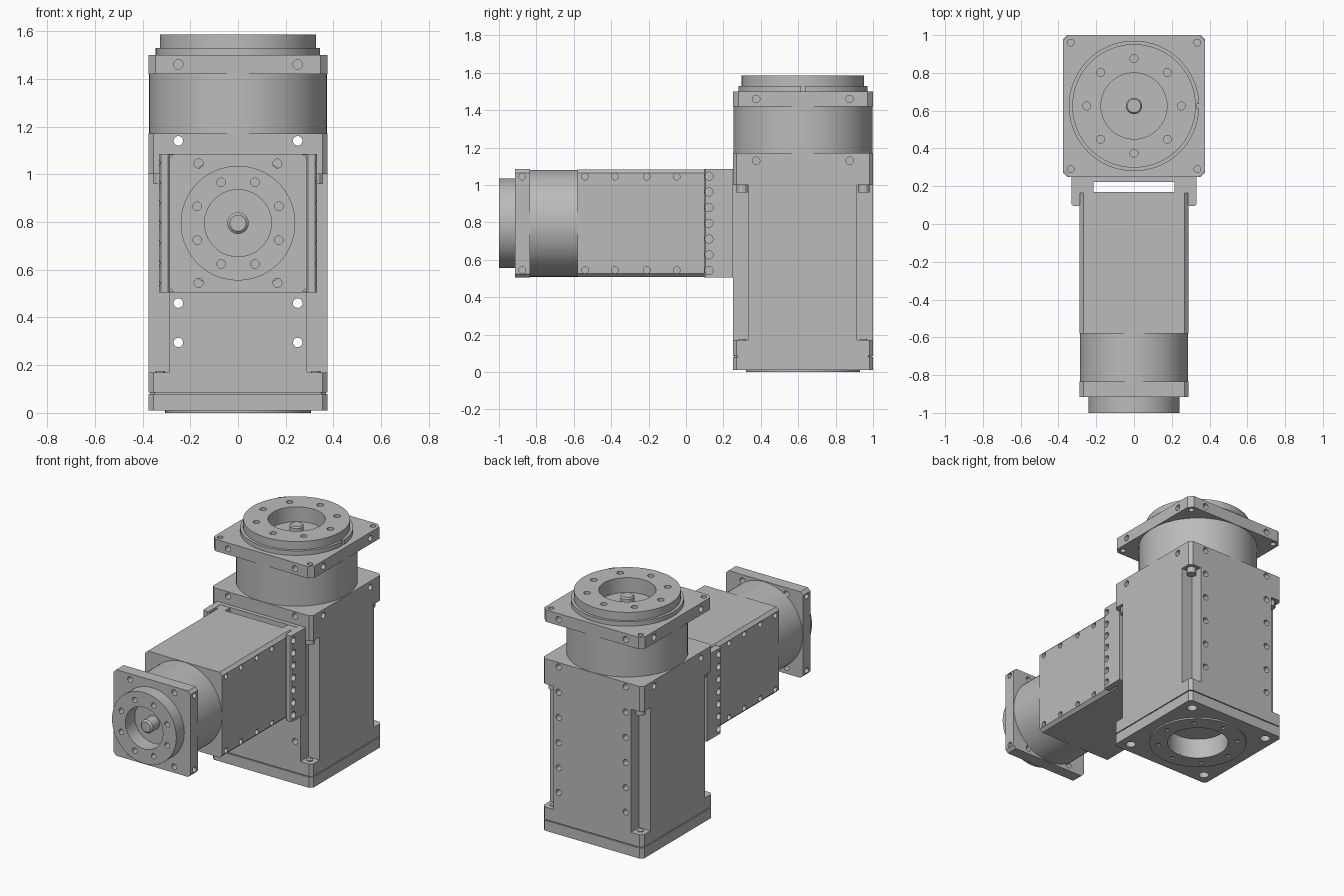
import bpy, bmesh, math
from mathutils import Vector, Matrix

cube = bpy.data.objects.get("Cube")
if cube:
    bpy.data.objects.remove(cube, do_unlink=True)

grey = bpy.data.materials.new("machined_grey")
grey.use_nodes = True
COLOUR = (0.5, 0.5, 0.5, 1)
grey.diffuse_color = COLOUR
grey.node_tree.nodes["Principled BSDF"].inputs["Base Color"].default_value = COLOUR

X, Y, Z = Vector((1, 0, 0)), Vector((0, 1, 0)), Vector((0, 0, 1))
TOWER = Vector((0, 0.625, 0))      # vertical axis of the tower
ARM = Vector((0, 0, 0.795))        # horizontal axis of the arm
SIGNS = [(i, j) for i in (-1, 1) for j in (-1, 1)]


def finish(name, bm):
    bmesh.ops.recalc_face_normals(bm, faces=bm.faces)
    mesh = bpy.data.meshes.new(name)
    bm.to_mesh(mesh)
    bm.free()
    mesh.materials.append(grey)
    obj = bpy.data.objects.new(name, mesh)
    bpy.context.collection.objects.link(obj)
    return obj


def activate(obj):
    bpy.ops.object.select_all(action='DESELECT')
    obj.select_set(True)
    bpy.context.view_layer.objects.active = obj


def add_box(bm, lo, hi):
    lo, hi = Vector(lo), Vector(hi)
    mat = Matrix.Translation((lo + hi) / 2) @ Matrix.Diagonal((hi - lo).to_4d())
    mat[3][3] = 1
    bmesh.ops.create_cube(bm, size=1, matrix=mat)


def box(name, lo, hi, chamfer=0, axis=Z):
    """Box with the edges along one axis chamfered."""
    bm = bmesh.new()
    add_box(bm, lo, hi)
    if chamfer:
        edges = [e for e in bm.edges
                 if abs((e.verts[1].co - e.verts[0].co).normalized().dot(axis)) > 0.9]
        bmesh.ops.bevel(bm, geom=edges, offset=chamfer, segments=1, affect='EDGES')
    return finish(name, bm)


def lathe(name, profile, origin, direction, closed=False, steps=72):
    """Revolve (radius, height) points about a direction."""
    bm = bmesh.new()
    verts = [bm.verts.new((r, 0, h)) for r, h in profile]
    edges = [bm.edges.new(p) for p in zip(verts, verts[1:])]
    if closed:
        edges.append(bm.edges.new((verts[-1], verts[0])))
    bmesh.ops.spin(bm, geom=verts + edges, cent=(0, 0, 0), axis=Z,
                   angle=math.tau, steps=steps)
    bmesh.ops.remove_doubles(bm, verts=bm.verts, dist=0.0001)
    turn = Z.rotation_difference(direction).to_matrix().to_4x4()
    bmesh.ops.transform(bm, matrix=Matrix.Translation(origin) @ turn, verts=bm.verts)
    return finish(name, bm)


def cut(obj, holes=(), boxes=()):
    """Drill holes (point, inward direction, radius, depth) and cut boxes."""
    bm = bmesh.new()
    for point, inward, radius, depth in holes:
        length = depth + 0.02
        middle = Vector(point) + inward * (length / 2 - 0.02)
        turn = Z.rotation_difference(inward).to_matrix().to_4x4()
        bmesh.ops.create_cone(bm, cap_ends=True, segments=64 if radius > 0.1 else 20,
                              radius1=radius, radius2=radius, depth=length,
                              matrix=Matrix.Translation(middle) @ turn)
    for lo, hi in boxes:
        add_box(bm, lo, hi)
    cutter = finish("cutter", bm)
    cutter.hide_render = True
    mod = obj.modifiers.new("cut", 'BOOLEAN')
    mod.operation, mod.solver, mod.object = 'DIFFERENCE', 'EXACT', cutter
    activate(obj)
    bpy.ops.object.modifier_apply(modifier=mod.name)
    bpy.data.objects.remove(cutter, do_unlink=True)


def ring(origin, radius, count, u, v, phase=0):
    angles = [phase + math.tau * i / count for i in range(count)]
    return [origin + radius * (u * math.cos(a) + v * math.sin(a)) for a in angles]


# Tower housing with corner channels and screw holes
H = 0.375
housing = box("tower_housing", (-H, 0.25, 0.086), (H, 1, 1.17), 0.02)
channels = []
for i, j in SIGNS:
    cx, cy = i * H, TOWER.y + j * H
    channels.append(((cx - 0.085, cy - 0.085, 0.17), (cx + 0.085, cy + 0.085, 1.0)))
holes = [((x, 0.25, z), Y, 0.02, 0.9) for x in (-0.25, 0.25) for z in (0.295, 0.46, 1.14)]
holes += [((x, 1, z), -Y, 0.02, 0.06) for x in (-0.25, 0.25) for z in (0.63, 0.80, 0.97)]
holes += [((s * H, TOWER.y + d, 1.13), -s * X, 0.02, 0.06) for s, d in
          [(i, j * 0.25) for i, j in SIGNS]]
holes.append((TOWER + 0.086 * Z, Z, 0.19, 0.05))
cut(housing, holes, channels)

# Screws at the ends of the channels
for i, j in SIGNS:
    spot = TOWER + Vector((i * 0.325, j * 0.325, 0))
    lathe("channel_top_screw", [(0, 0.96), (0.03, 0.96), (0.03, 1.01), (0, 1.01)],
          spot, Z, steps=12)
    lathe("channel_bottom_screw", [(0, 0.16), (0.02, 0.16), (0.02, 0.176), (0, 0.176)],
          spot, Z, steps=16)

# Base cover with seam, mounting ring and bore
box("base_seam", (-0.368, 0.257, 0.078), (0.368, 0.993, 0.088), 0.02)
cut(bpy.data.objects["base_seam"], [(TOWER + 0.07 * Z, Z, 0.19, 0.05)])
cover = box("base_cover", (-H, 0.25, 0.01), (H, 1, 0.08), 0.02)
cut(cover, [(TOWER + 0.01 * Z, Z, 0.19, 0.1)] +
    [(TOWER + Vector((i * 0.3, j * 0.3, 0.01)), Z, 0.032, 0.04) for i, j in SIGNS])
mount = lathe("base_mounting_ring", [(0.19, 0), (0.305, 0), (0.305, 0.012), (0.19, 0.012)],
              TOWER, Z, closed=True)
cut(mount, [(p, Z, 0.015, 0.03) for p in ring(TOWER, 0.25, 8, X, Y)])

# Tower neck, flange and output disc
lathe("tower_neck", [(0, 1.16), (0.372, 1.16), (0.372, 1.43), (0, 1.43)], TOWER, Z)
flange = box("tower_flange", (-H, 0.25, 1.42), (H, 1, 1.5), 0.03)
holes = [(TOWER + Vector((i * 0.335, j * 0.335, 1.5)), -Z, 0.018, 0.1) for i, j in SIGNS]
for i, j in SIGNS:
    holes.append((TOWER + Vector((j * 0.25, i * H, 1.46)), -i * Y, 0.02, 0.06))
    holes.append((TOWER + Vector((i * H, j * 0.25, 1.46)), -i * X, 0.02, 0.06))
holes.append((TOWER + 1.5 * Z, -Z, 0.178, 0.03))
cut(flange, holes)
disc = lathe("tower_output_disc",
             [(0, 1.475), (0.345, 1.475), (0.345, 1.53), (0.327, 1.53), (0.327, 1.585),
              (0.175, 1.585), (0.175, 1.485), (0, 1.485)], TOWER, Z)
cut(disc, [(p, -Z, 0.021, 0.05) for p in ring(TOWER + 1.585 * Z, 0.25, 8, X, Y)],
    [((0.332, 0.615, 1.5), (0.36, 0.635, 1.54))])
lathe("tower_shaft", [(0, 1.48), (0.043, 1.48), (0.043, 1.54), (0.036, 1.55), (0, 1.55)],
      TOWER, Z, steps=32)

# Arm housing
A = 0.288
arm = box("arm_housing", (-A, -0.58, 0.508), (A, 0.17, 1.083), 0.02, Y)
cut(arm, [((i * A, y, ARM.z + j * 0.25), -i * X, 0.018, 0.04)
          for i, j in SIGNS for y in (-0.54, -0.38, -0.21, -0.05)])

# Arm neck, flange and output disc
lathe("arm_neck", [(0, 0.57), (0.286, 0.57), (0.286, 0.84), (0, 0.84)], ARM, -Y)
arm_flange = box("arm_flange", (-A, -0.915, 0.505), (A, -0.835, 1.085), 0.02, Y)
holes = [(ARM + Vector((i * 0.165, -0.915, j * 0.25)), Y, 0.019, 0.1) for i, j in SIGNS]
holes += [((i * A, -0.875, ARM.z + j * 0.25), -i * X, 0.018, 0.04) for i, j in SIGNS]
holes.append((ARM - 0.915 * Y, Y, 0.142, 0.03))
cut(arm_flange, holes)
arm_disc = lathe("arm_output_disc", [(0, 0.89), (0.24, 0.89), (0.24, 1), (0.14, 1),
                                     (0.14, 0.9), (0, 0.9)], ARM, -Y)
cut(arm_disc, [(p, Y, 0.018, 0.04)
               for p in ring(ARM - Y, 0.185, 8, X, Z, math.pi / 8)])
lathe("arm_shaft", [(0, 0.89), (0.045, 0.89), (0.045, 0.97), (0.034, 0.98), (0, 0.98)],
      ARM, -Y, steps=32)

# Bracket joining the arm to the tower
box("bracket_back_plate", (-0.33, 0.222, 0.505), (0.33, 0.25, 1.085))
for s in (-1, 1):
    xs = sorted((s * 0.286, s * 0.33))
    side = box("bracket_side_plate", (xs[0], 0.095, 0.505), (xs[1], 0.24, 1.085), 0.008, Z)
    cut(side, [((s * 0.33, 0.122, ARM.z + k * 0.084), -s * X, 0.022, 0.03)
               for k in range(-3, 4)])
    xs = sorted((s * 0.215, s * 0.29))
    box("bracket_spacer", (xs[0], 0.165, 0.508), (xs[1], 0.225, 1.083))

# Smooth the round surfaces, keep the edges sharp
for obj in bpy.context.collection.objects:
    if obj.type == 'MESH' and grey.name in obj.data.materials:
        activate(obj)
        bpy.ops.object.shade_smooth_by_angle(angle=math.radians(25))
